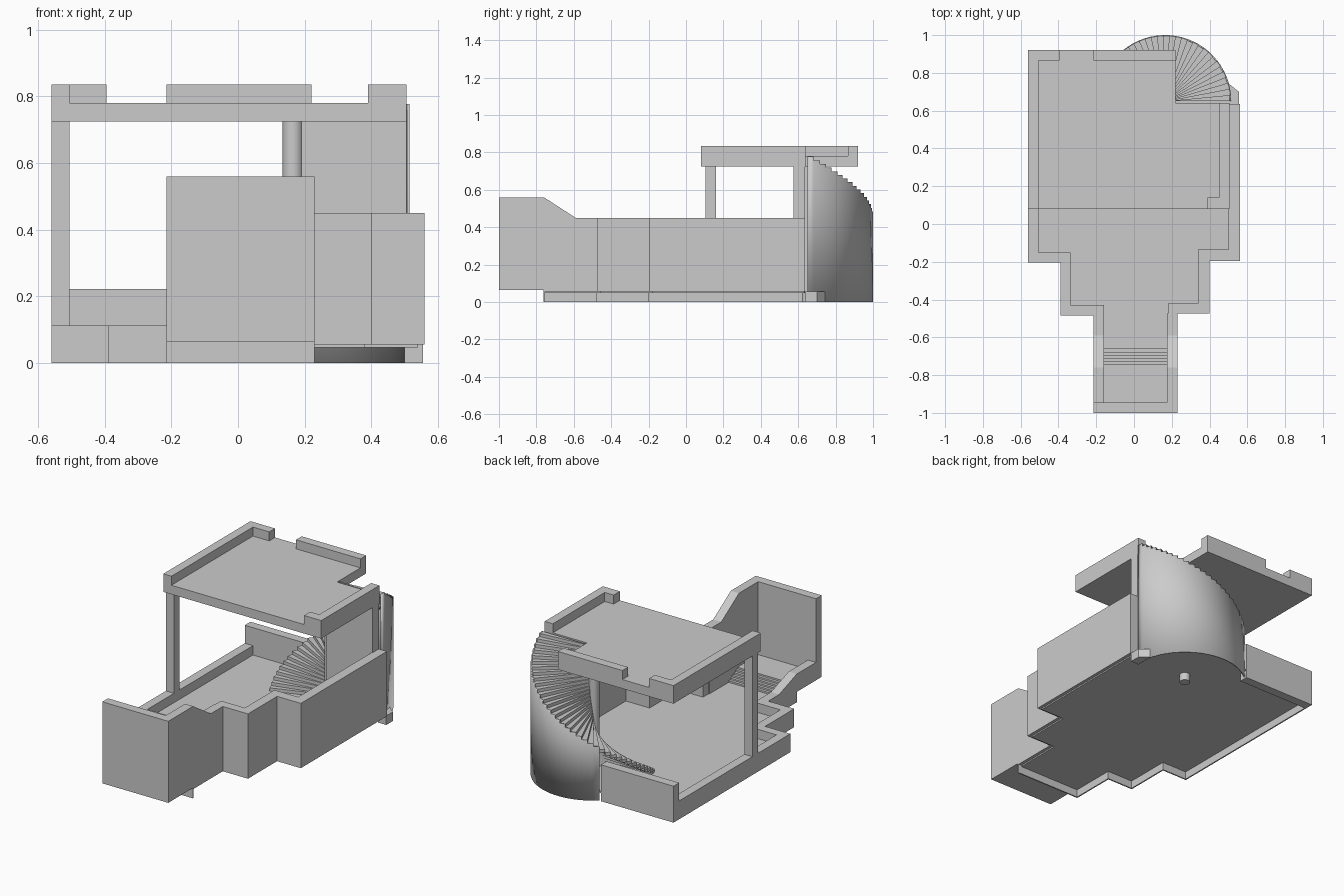
import bpy, bmesh
from math import radians, cos, sin
from mathutils import Vector

cube = bpy.data.objects.get("Cube")
if cube:
    bpy.data.objects.remove(cube, do_unlink=True)

grey = bpy.data.materials.new("plain grey")
grey.use_nodes = True
grey.diffuse_color = (0.6, 0.6, 0.6, 1)
grey.node_tree.nodes["Principled BSDF"].inputs["Base Color"].default_value = (0.6, 0.6, 0.6, 1)


def finish(name, bm, smooth=False):
    bmesh.ops.recalc_face_normals(bm, faces=bm.faces)
    mesh = bpy.data.meshes.new(name)
    bm.to_mesh(mesh)
    bm.free()
    mesh.materials.append(grey)
    ob = bpy.data.objects.new(name, mesh)
    bpy.context.collection.objects.link(ob)
    if smooth:
        bpy.ops.object.select_all(action='DESELECT')
        ob.select_set(True)
        bpy.context.view_layer.objects.active = ob
        bpy.ops.object.shade_smooth_by_angle(angle=radians(30))
    return ob


def add_prism(bm, pts, push):
    """Extrude a closed outline of 3D points along a vector."""
    face = bm.faces.new([bm.verts.new(p) for p in pts])
    top = bmesh.ops.extrude_face_region(bm, geom=[face])
    moved = [v for v in top["geom"] if isinstance(v, bmesh.types.BMVert)]
    bmesh.ops.translate(bm, verts=moved, vec=Vector(push))


def plan(name, outline, z0, z1):
    bm = bmesh.new()
    add_prism(bm, [(x, y, z0) for x, y in outline], (0, 0, z1 - z0))
    return finish(name, bm)


def side(name, outline, x0, x1):
    bm = bmesh.new()
    add_prism(bm, [(x0, y, z) for y, z in outline], (x1 - x0, 0, 0))
    return finish(name, bm)


def box(name, x0, x1, y0, y1, z0, z1):
    return plan(name, [(x0, y0), (x1, y0), (x1, y1), (x0, y1)], z0, z1)


FLOOR, LOW, TALL = 0.055, 0.112, 0.45

# Floor with stepped sides and a rounded stair corner
plan("floor", [(-.555, .915), (-.555, -.2), (-.385, -.2), (-.385, -.48), (-.21, -.48),
               (-.21, -.755), (.21, -.755), (.21, -.46), (.38, -.46), (.38, -.18),
               (.54, -.18), (.54, .63), (.505, .65), (.47, .8), (.39, .9), (.165, .985),
               (-.06, .915)], FLOOR - .008, FLOOR)

# Low parapet on the open side
plan("low_wall", [(-.56, .87), (-.56, -.205), (-.39, -.205), (-.39, -.485), (-.16, -.485),
                  (-.16, -.43), (-.335, -.43), (-.335, -.15), (-.505, -.15), (-.505, .87)],
     FLOOR, LOW)
box("back_wall", -.56, -.07, .865, .92, 0, .222)

# Thin skirts hanging below the floor
plan("side_skirt", [(-.56, .87), (-.56, -.205), (-.39, -.205), (-.39, -.485), (-.215, -.485),
                    (-.215, -.76), (-.207, -.76), (-.207, -.477), (-.382, -.477),
                    (-.382, -.197), (-.552, -.197), (-.552, .87)], 0, FLOOR)
box("front_skirt", -.215, .23, -.763, -.755, 0, .063)
plan("corner_skirt", [(.50, .635), (.555, .635), (.555, .70), (.50, .745)], 0, FLOOR)

# Tall stepped wall on the other side
plan("tall_wall", [(.18, -.475), (.40, -.475), (.40, -.195), (.56, -.195), (.56, .635),
                   (.50, .635), (.50, -.135), (.34, -.135), (.34, -.42), (.18, -.42)],
     FLOOR, TALL)

# Raised front end: sloping side walls, end wall, platform and short steps
for name, x0, x1, y_end, low, high in (("tall_front_side", .175, .23, -.475, TALL, .56),
                                       ("low_front_side", -.215, -.16, -.485, LOW, .172)):
    side(name, [(-.945, .063), (-.76, .063), (-.76, FLOOR), (y_end, FLOOR), (y_end, low),
                (-.59, low), (-.76, high), (-.945, high)], x0, x1)
box("front_end_wall", -.215, .23, -1, -.945, .063, .56)
box("platform", -.16, .175, -.945, -.745, .063, .115)
for i in range(5):
    y = -.66 - .017 * i
    box("short_step", -.16, .175, y - .017, y, FLOOR - .005, FLOOR + .01 * (i + 1))

# Roof slab, its parapets and supports
plan("roof", [(-.56, .08), (.505, .08), (.505, .64), (.22, .64), (.22, .92), (-.56, .92)],
     .725, .78)
plan("roof_parapet_side", [(-.56, .08), (-.505, .08), (-.505, .865), (-.395, .865),
                           (-.395, .92), (-.56, .92)], .78, .835)
box("roof_parapet_back", -.215, .22, .865, .92, .78, .835)
plan("roof_parapet_corner", [(.39, .08), (.505, .08), (.505, .64), (.45, .64), (.45, .14),
                             (.39, .14)], .78, .835)
box("roof_post", -.56, -.505, .105, .16, LOW, .725)
box("stair_screen_wall", .19, .505, .575, .635, FLOOR, .725)

# Spiral stair: column, treads and stepped outer shell
CX, CY, R, STEPS, START = .165, .65, .35, 37, 200
RISE = (.777 - FLOOR) / STEPS


def polar(i, r, z):
    a = radians(START * (1 - i / STEPS))
    return (CX + r * cos(a), CY + r * sin(a), z)


bm = bmesh.new()
bmesh.ops.create_cone(bm, cap_ends=True, segments=32, radius1=.031, radius2=.031, depth=.725)
bmesh.ops.translate(bm, verts=bm.verts, vec=(CX, CY, .3625))
finish("stair_column", bm, True)

bm = bmesh.new()
for i in range(STEPS):
    z = FLOOR + RISE * i
    add_prism(bm, [polar(i, .028, z), polar(i, R - .004, z), polar(i + 1, R - .004, z),
                   polar(i + 1, .028, z)], (0, 0, RISE))
finish("stair_treads", bm)

bm = bmesh.new()
for i in range(13, STEPS):
    z = FLOOR + RISE * (i + 1)
    ring = [polar(i, R, 0), polar(i + 1, R, 0), polar(i + 1, R, z), polar(i, R, z)]
    if i > 13:
        ring.append(polar(i, R, z - RISE))
    bm.faces.new([bm.verts.new(p) for p in ring])
bmesh.ops.remove_doubles(bm, verts=bm.verts, dist=.0005)
shell = finish("stair_shell", bm, True)
thick = shell.modifiers.new("thickness", 'SOLIDIFY')
thick.thickness = .008
# Thickness grows towards the stair centre
out = shell.data.polygons[0]
thick.offset = -1 if out.normal.dot(out.center - Vector((CX, CY, out.center.z))) > 0 else 1
